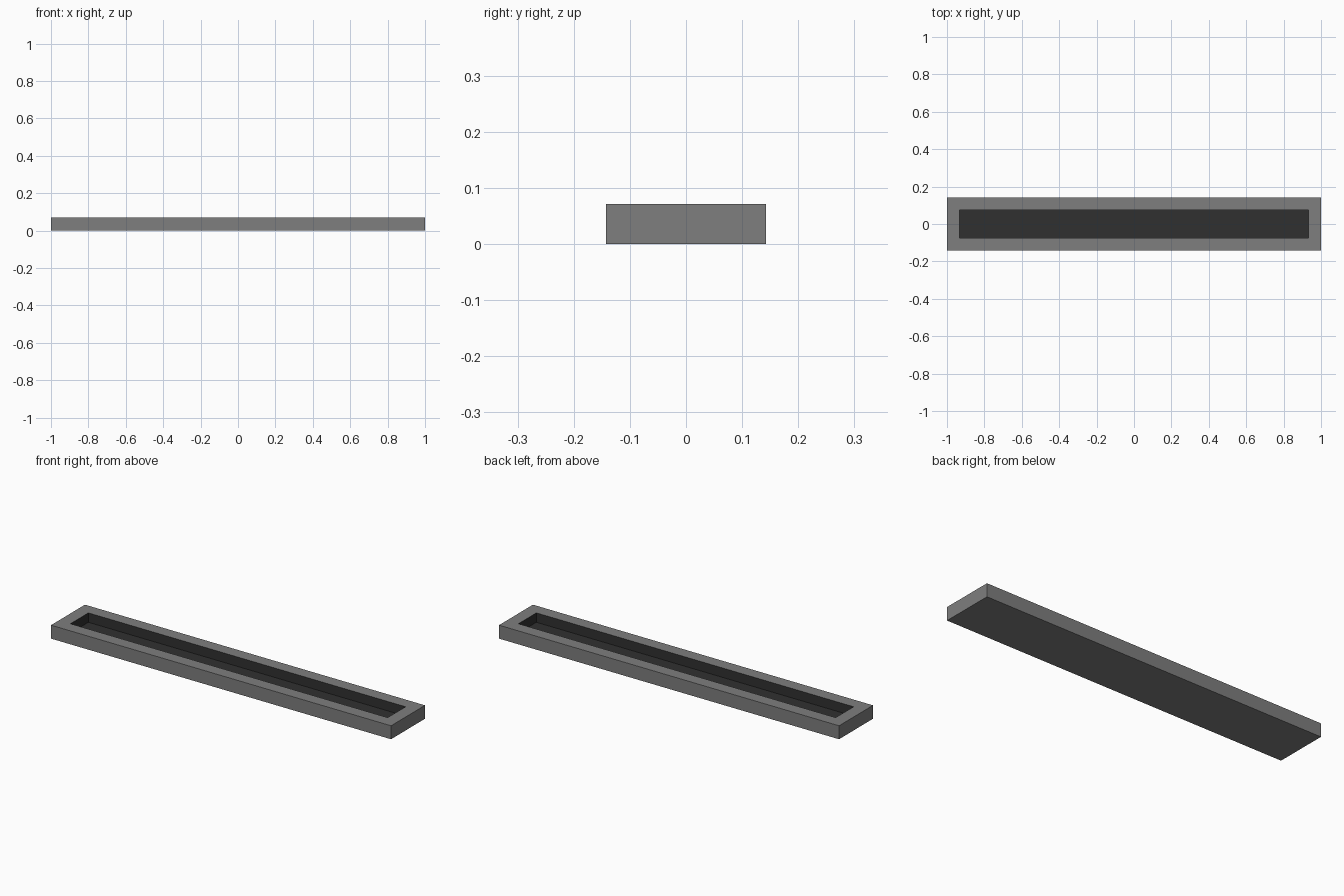
import bpy, bmesh

if "Cube" in bpy.data.objects:
    bpy.data.objects.remove(bpy.data.objects["Cube"])

L, W, H = 1.0, 0.1425, 0.0715     # half length, half width, height
RIM, DEPTH = 0.067, 0.05          # rim width, recess depth

dark = bpy.data.materials.new("dark_lining")
dark.diffuse_color = (0.03, 0.03, 0.03, 1)
dark.use_nodes = True
dark.node_tree.nodes["Principled BSDF"].inputs["Base Color"].default_value = dark.diffuse_color
grey = bpy.data.materials.new("grey_body")
grey.diffuse_color = (0.21, 0.21, 0.21, 1)
grey.use_nodes = True
grey.node_tree.nodes["Principled BSDF"].inputs["Base Color"].default_value = grey.diffuse_color

# Tray body: a box whose top face is inset and pushed down
bm = bmesh.new()
bmesh.ops.create_cube(bm, size=1)
for v in bm.verts:
    v.co = (v.co.x * 2 * L, v.co.y * 2 * W, (v.co.z + 0.5) * H)
bm.normal_update()
top = max(bm.faces, key=lambda f: f.calc_center_median().z)
bmesh.ops.inset_region(bm, faces=[top], thickness=RIM, use_even_offset=True)
ret = bmesh.ops.extrude_discrete_faces(bm, faces=[top])
floor = ret["faces"][0]
bmesh.ops.translate(bm, verts=floor.verts, vec=(0, 0, -DEPTH))

# Dark lining on the recess floor and walls
floor.material_index = 1
for e in floor.edges:
    for f in e.link_faces:
        f.material_index = 1
bmesh.ops.recalc_face_normals(bm, faces=bm.faces)

mesh = bpy.data.meshes.new("tray")
bm.to_mesh(mesh)
bm.free()
mesh.materials.append(grey)
mesh.materials.append(dark)
tray = bpy.data.objects.new("tray", mesh)
bpy.context.collection.objects.link(tray)
